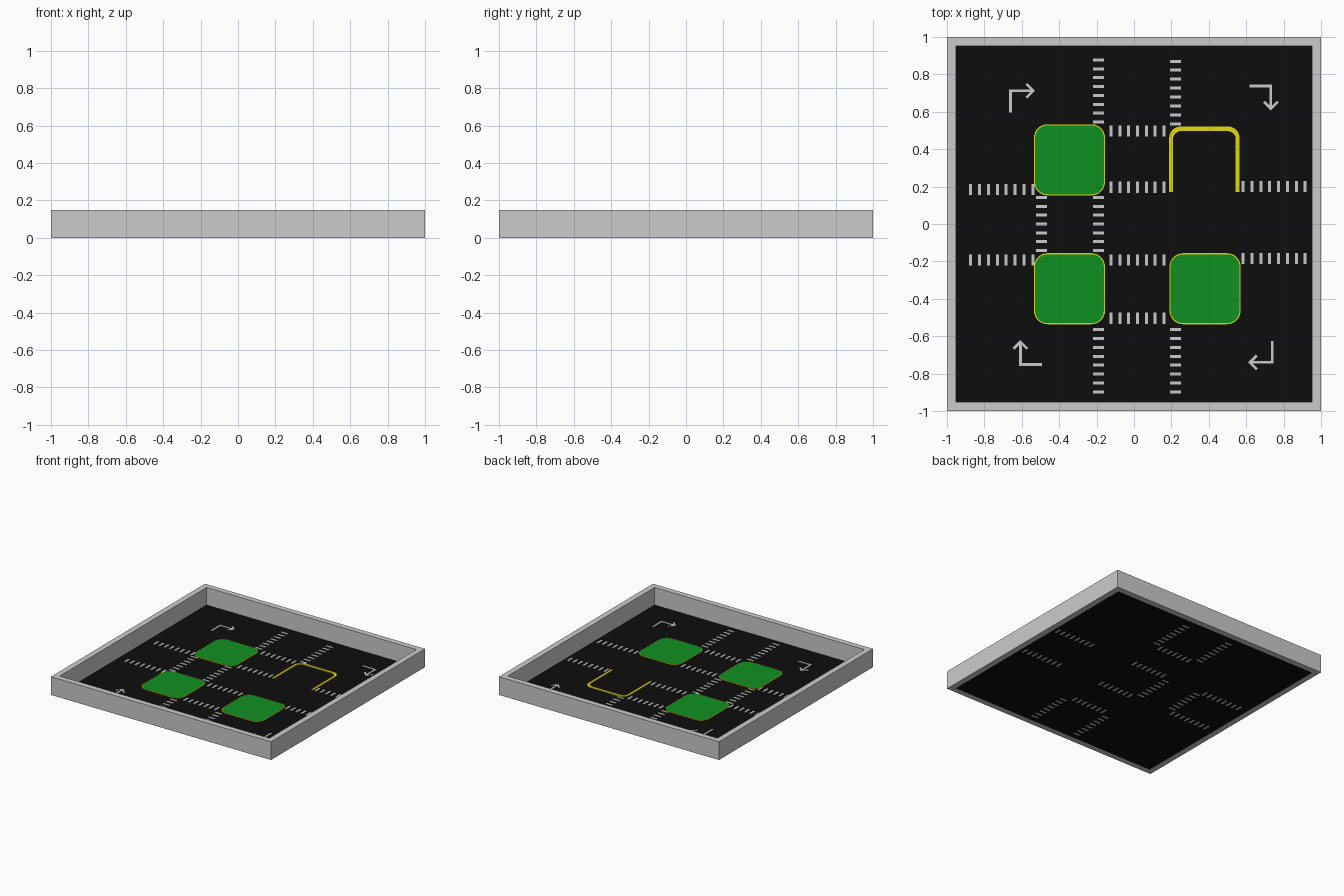
import bpy, bmesh
from math import cos, sin, pi, radians, atan2
from mathutils import Vector, Matrix

if "Cube" in bpy.data.objects:
    bpy.data.objects.remove(bpy.data.objects["Cube"])


def material(name, rgb):
    m = bpy.data.materials.new(name)
    m.diffuse_color = (*rgb, 1)
    m.use_nodes = True
    m.node_tree.nodes["Principled BSDF"].inputs["Base Color"].default_value = m.diffuse_color
    return m


BLACK = material("asphalt_black", (0.004, 0.004, 0.004))
GREEN = material("grass_green", (0.005, 0.28, 0.015))
YELLOW = material("kerb_yellow", (0.75, 0.7, 0.005))


def finish(bm, name, mat=None):
    bmesh.ops.recalc_face_normals(bm, faces=bm.faces)
    me = bpy.data.meshes.new(name)
    bm.to_mesh(me)
    bm.free()
    ob = bpy.data.objects.new(name, me)
    bpy.context.collection.objects.link(ob)
    if mat:
        me.materials.append(mat)
    return ob


def box(bm, centre, size, z0, z1, angle=0):
    mat = (Matrix.Translation((centre[0], centre[1], (z0 + z1) / 2))
           @ Matrix.Rotation(angle, 4, 'Z')
           @ Matrix.Diagonal((size[0], size[1], z1 - z0, 1)))
    bmesh.ops.create_cube(bm, size=1, matrix=mat)


def band(bm, outer, inner, z0, z1, closed):
    """Solid strip between two matching outlines."""
    rings = [[bm.verts.new((*p, z)) for p in line]
             for line, z in ((outer, z0), (outer, z1), (inner, z1), (inner, z0))]
    n = len(outer)
    for i in range(n if closed else n - 1):
        j = (i + 1) % n
        for a, b in zip(rings, rings[1:] + rings[:1]):
            bm.faces.new((a[i], a[j], b[j], b[i]))
    if not closed:
        bm.faces.new([r[0] for r in rings])
        bm.faces.new([r[-1] for r in rings])


def rounded(cx, cy, hx, hy, r, corners=(0, 1, 2, 3), steps=8):
    """Counter-clockwise rounded rectangle, corner 0 is +x +y."""
    pts = []
    for k in corners:
        sx, sy = ((1, 1), (-1, 1), (-1, -1), (1, -1))[k]
        for i in range(steps + 1):
            a = (k + i / steps) * pi / 2
            pts.append((cx + sx * (hx - r) + r * cos(a), cy + sy * (hy - r) + r * sin(a)))
    return pts


# surrounding wall
def square(h):
    return [(h, h), (-h, h), (-h, -h), (h, -h)]


bm = bmesh.new()
band(bm, square(1), square(0.953), 0, 0.15, True)
finish(bm, "perimeter_wall")

# road surface
bm = bmesh.new()
box(bm, (0, 0), (1.906, 1.906), 0.001, 0.006)
finish(bm, "road_floor", BLACK)

# grass blocks with thin yellow kerbs
for i, (x, y) in enumerate([(-0.345, 0.343), (-0.345, -0.346), (0.38, -0.346)]):
    inner = rounded(x, y, 0.184, 0.184, 0.066)
    bm = bmesh.new()
    base = bm.faces.new([bm.verts.new((*p, 0.004)) for p in inner])
    ext = bmesh.ops.extrude_face_region(bm, geom=[base])
    bmesh.ops.translate(bm, vec=(0, 0, 0.008),
                        verts=[v for v in ext["geom"] if isinstance(v, bmesh.types.BMVert)])
    finish(bm, f"grass_block_{i}", GREEN)
    bm = bmesh.new()
    band(bm, rounded(x, y, 0.19, 0.19, 0.072), inner, 0.004, 0.012, True)
    finish(bm, f"grass_kerb_{i}", YELLOW)

# parking bay outline, open towards the road
bm = bmesh.new()
outer = rounded(0.376, 0.343, 0.188, 0.178, 0.06, (0, 1))
inner = rounded(0.376, 0.333, 0.168, 0.164, 0.045, (0, 1))
outer = [(0.564, 0.17)] + outer + [(0.188, 0.17)]
inner = [(0.544, 0.17)] + inner + [(0.208, 0.17)]
band(bm, outer, inner, 0.004, 0.012, False)
finish(bm, "parking_bay_outline", YELLOW)


# crossings: fixed coordinate, first and last stripe position, stripe count
def crossing(name, fixed, start, end, count, vertical):
    bm = bmesh.new()
    for i in range(count):
        t = start + (end - start) * i / (count - 1)
        if vertical:
            box(bm, (fixed, t), (0.06, 0.016), 0, 0.009)
        else:
            box(bm, (t, fixed), (0.016, 0.06), 0, 0.009)
    finish(bm, name)


columns = [(-0.19, 0.877, 0.545, 8), (0.222, 0.87, 0.535, 8),
           (-0.19, -0.564, -0.898, 8), (0.222, -0.564, -0.898, 8),
           (-0.19, 0.142, -0.142, 7), (-0.495, 0.142, -0.142, 7)]
rows = [(0.185, -0.874, -0.54, 8), (-0.193, -0.874, -0.54, 8),
        (0.2, 0.583, 0.915, 8), (-0.185, 0.583, 0.915, 8),
        (0.497, -0.123, 0.16, 7), (0.197, -0.123, 0.16, 7),
        (-0.193, -0.123, 0.16, 7), (-0.504, -0.123, 0.16, 7)]
for i, c in enumerate(columns):
    crossing(f"crossing_column_{i}", *c, True)
for i, r in enumerate(rows):
    crossing(f"crossing_row_{i}", *r, False)

# turn arrows, one per corner, each turned a further quarter clockwise
W = 0.014
STROKES = [((0, -0.115), (0, W / 2)), ((0, 0), (0.12, 0)),
           ((0.084, 0.037), (0.125, -0.004)), ((0.084, -0.037), (0.125, 0.004))]
for i, (x, y) in enumerate([(-0.66, 0.712), (0.732, 0.738), (0.74, -0.74), (-0.607, -0.751)]):
    bm = bmesh.new()
    for a, b in STROKES:
        a, b = Vector(a), Vector(b)
        d, mid = b - a, (a + b) / 2
        box(bm, mid, (d.length, W), 0.004, 0.009, atan2(d.y, d.x))
    bmesh.ops.transform(bm, verts=bm.verts, matrix=Matrix.Translation((x, y, 0))
                        @ Matrix.Rotation(radians(-90 * i), 4, 'Z'))
    finish(bm, f"turn_arrow_{i}")
